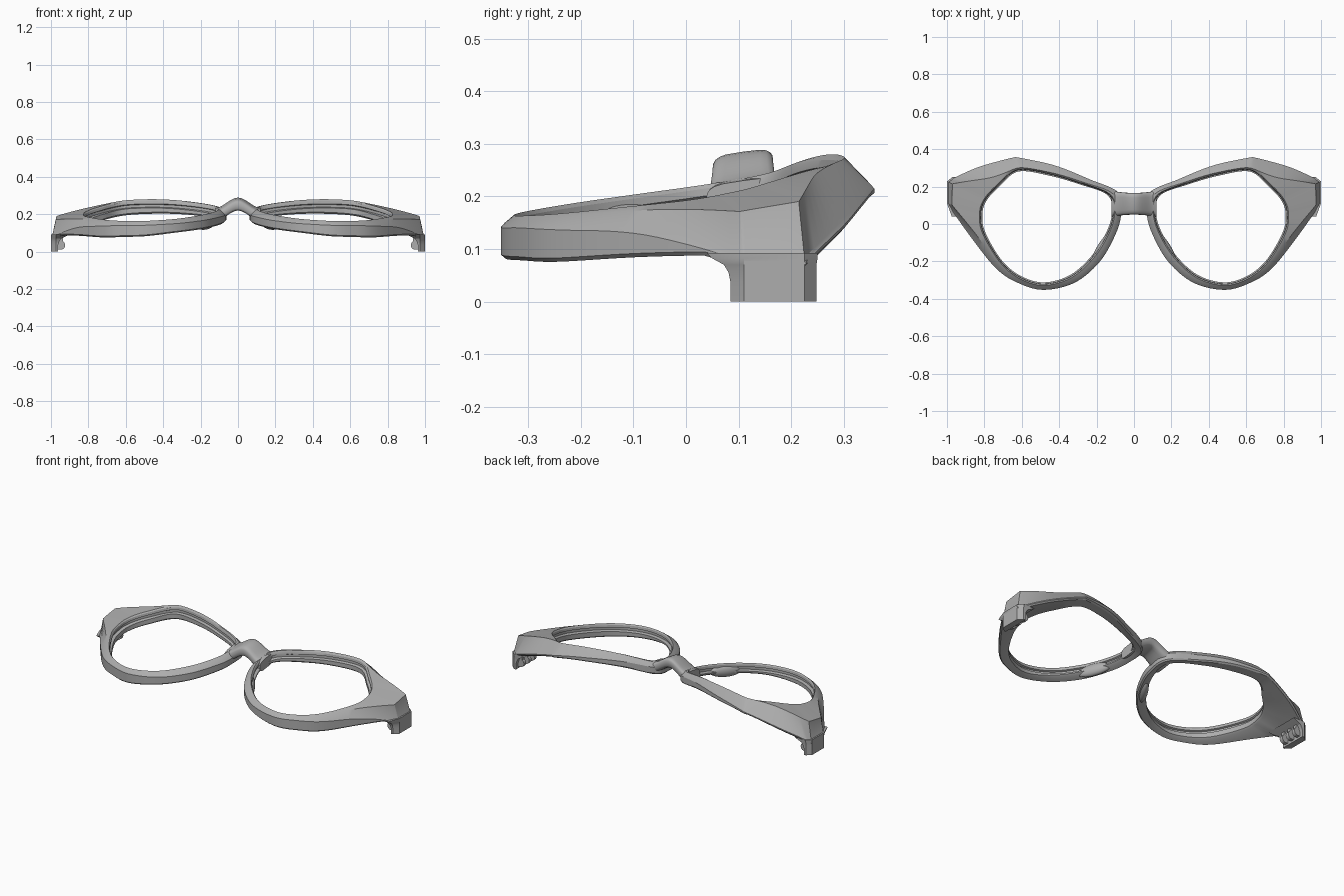
import bpy, bmesh, math
from mathutils import Vector, Matrix

cube = bpy.data.objects.get("Cube")
if cube:
    bpy.data.objects.remove(cube, do_unlink=True)

grey = bpy.data.materials.new("frame grey")
grey.use_nodes = True
grey.diffuse_color = (0.42, 0.42, 0.42, 1)
grey.node_tree.nodes["Principled BSDF"].inputs["Base Color"].default_value = (0.42, 0.42, 0.42, 1)


def finish(name, bm, mirror=True, angle=30):
    bmesh.ops.recalc_face_normals(bm, faces=bm.faces)
    mesh = bpy.data.meshes.new(name)
    bm.to_mesh(mesh)
    bm.free()
    mesh.materials.append(grey)
    ob = bpy.data.objects.new(name, mesh)
    bpy.context.collection.objects.link(ob)
    bpy.ops.object.select_all(action='DESELECT')
    ob.select_set(True)
    bpy.context.view_layer.objects.active = ob
    bpy.ops.object.shade_smooth_by_angle(angle=math.radians(angle))
    if mirror:
        ob.modifiers.new("Mirror", 'MIRROR')
    return ob


def loft(rings, closed=False):
    bm = bmesh.new()
    vs = [[bm.verts.new(p) for p in ring] for ring in rings]
    n, m = len(vs), len(vs[0])
    for i in range(n if closed else n - 1):
        a, b = vs[i], vs[(i + 1) % n]
        for j in range(m):
            k = (j + 1) % m
            bm.faces.new((a[j], a[k], b[k], b[j]))
    if not closed:
        bm.faces.new(vs[0])
        bm.faces.new(vs[-1])
    return bm


# Curved, tilted front surface that every part follows
def top_z(x, y):
    return 0.235 + 0.19 * y - 0.09 * y * y - 0.25 * (x - 0.4) ** 2


# Rim stations: outer x, y, inner x, y, brow drop, thickness, ridge place, corner
stations = [
    (.08, .165, .142, .155, .015, .065, .5, 0),
    (.24, .24, .29, .212, .025, .07, .4, 0),
    (.43, .315, .46, .26, .04, .075, .3, 0),
    (.635, .358, .62, .28, .055, .078, .25, 1),
    (.83, .305, .72, .20, .08, .078, .45, 0),
    (1.0, .228, .785, .13, .10, .078, .86, 1),
    (1.0, .11, .81, .06, .08, .078, .86, 1),
    (.865, -.08, .797, -.04, .03, .08, .6, 0),
    (.735, -.24, .71, -.19, .012, .08, .5, 0),
    (.62, -.315, .61, -.275, .006, .076, .5, 0),
    (.484, -.352, .484, -.312, .006, .072, .5, 0),
    (.32, -.315, .34, -.272, .006, .062, .5, 0),
    (.19, -.21, .222, -.165, .006, .06, .5, 0),
    (.11, -.08, .148, -.045, .008, .06, .5, 0),
    (.07, .04, .118, .06, .012, .06, .5, 0),
]


def sample(i, t):
    n = len(stations)
    a, b, c, d = (stations[(i + k) % n] for k in (-1, 0, 1, 2))
    out = []
    for k in range(7):
        m0, m1 = (c[k] - a[k]) / 2, (d[k] - b[k]) / 2
        if k in (0, 1, 4, 6):          # corners only on the outer outline
            m0, m1 = m0 * (1 - b[7]), m1 * (1 - c[7])
        out.append((2*t**3 - 3*t*t + 1) * b[k] + (t**3 - 2*t*t + t) * m0
                   + (3*t*t - 2*t**3) * c[k] + (t**3 - t*t) * m1)
    return out


def rim_section(ox, oy, ix, iy, drop, thick, ridge, *_):
    inner, outer = Vector((ix, iy)), Vector((ox, oy))
    w = (outer - inner).length
    u = (outer - inner) / w
    zi, zo = top_z(ix, iy), top_z(ox, oy)
    mid = inner + u * w * ridge
    zb = zo - max(thick, drop + 0.02)
    prof = [
        (.010, zi - .008), (.016, zi - .001), (w * ridge, top_z(*mid)),
        (w - .007, zo - drop), (w, zo - drop - .008),
        (w, zb + .007), (w - .008, zb), (.010, zi - thick),
        (0, zi - thick + .008), (0, zi - .044), (.018, zi - .040),
        (.018, zi - .026), (.008, zi - .022),
    ]
    return [(*(inner + u * d), z) for d, z in prof]


rings = [rim_section(*sample(i, s / 8)) for i in range(len(stations)) for s in range(8)]
finish("lens_rims", loft(rings, closed=True))


# Arched bridge with a rounded section
rings = []
for i in range(17):
    x = -0.12 + 0.015 * i
    s = abs(x) / 0.12
    arch = 0.254 - 0.055 * (s * s * (3 - 2 * s))
    half_y = 0.058 + 0.012 * s * s
    ring = []
    for j in range(20):
        a = math.tau * j / 20
        c, sn = math.cos(a), math.sin(a)
        y = half_y * math.copysign(abs(c) ** 0.5, c)
        z = 0.031 * math.copysign(abs(sn) ** 0.6, sn)
        ring.append((x, 0.108 + y, arch + z + 0.14 * y))
    rings.append(ring)
finish("bridge", loft(rings), mirror=False, angle=50)


# Hinge plates: chamfered ends flaring up into the rim
def plate(z, x_in, front, back):
    return [(x_in, front, z), (.974, front, z), (1, .11, z), (1, .225, z),
            (.974, back, z), (x_in, back, z)]


rings = [plate(0, .962, .085, .248), plate(.035, .962, .085, .248),
         plate(.055, .955, .081, .248), plate(.07, .945, .072, .248),
         plate(.082, .92, .05, .25), plate(.092, .90, .04, .25)]
finish("hinge_plates", loft(rings))


# Rounded hinge knuckles, three on each side
bm = bmesh.new()
for y in (.115, .165, .215):
    outline = [(.97, .09), (.97, .012)]
    outline += [(.948 + .024 * math.cos(a), .034 + .024 * math.sin(a))
                for a in (math.radians(-80 - 20 * k) for k in range(9))]
    outline += [(.938, .09)]
    rows = [[bm.verts.new((x, y + side, z)) for x, z in outline] for side in (-.011, .011)]
    bm.faces.new(rows[0])
    bm.faces.new(rows[1])
    for j in range(len(outline)):
        k = (j + 1) % len(outline)
        bm.faces.new((rows[0][j], rows[0][k], rows[1][k], rows[1][j]))
finish("hinge_knuckles", bm)


# Nose pads swelling below the inner rims
bm = bmesh.new()
bmesh.ops.create_uvsphere(bm, u_segments=24, v_segments=14, radius=1)
place = (Matrix.Translation((.172, -.125, .152))
         @ Matrix.Rotation(math.atan2(-.13, .08), 4, 'Z')
         @ Matrix.Rotation(math.radians(7), 4, 'Y')
         @ Matrix.Diagonal((.095, .024, .034, 1)))
bmesh.ops.transform(bm, matrix=place, verts=bm.verts)
finish("nose_pads", bm, angle=60)
